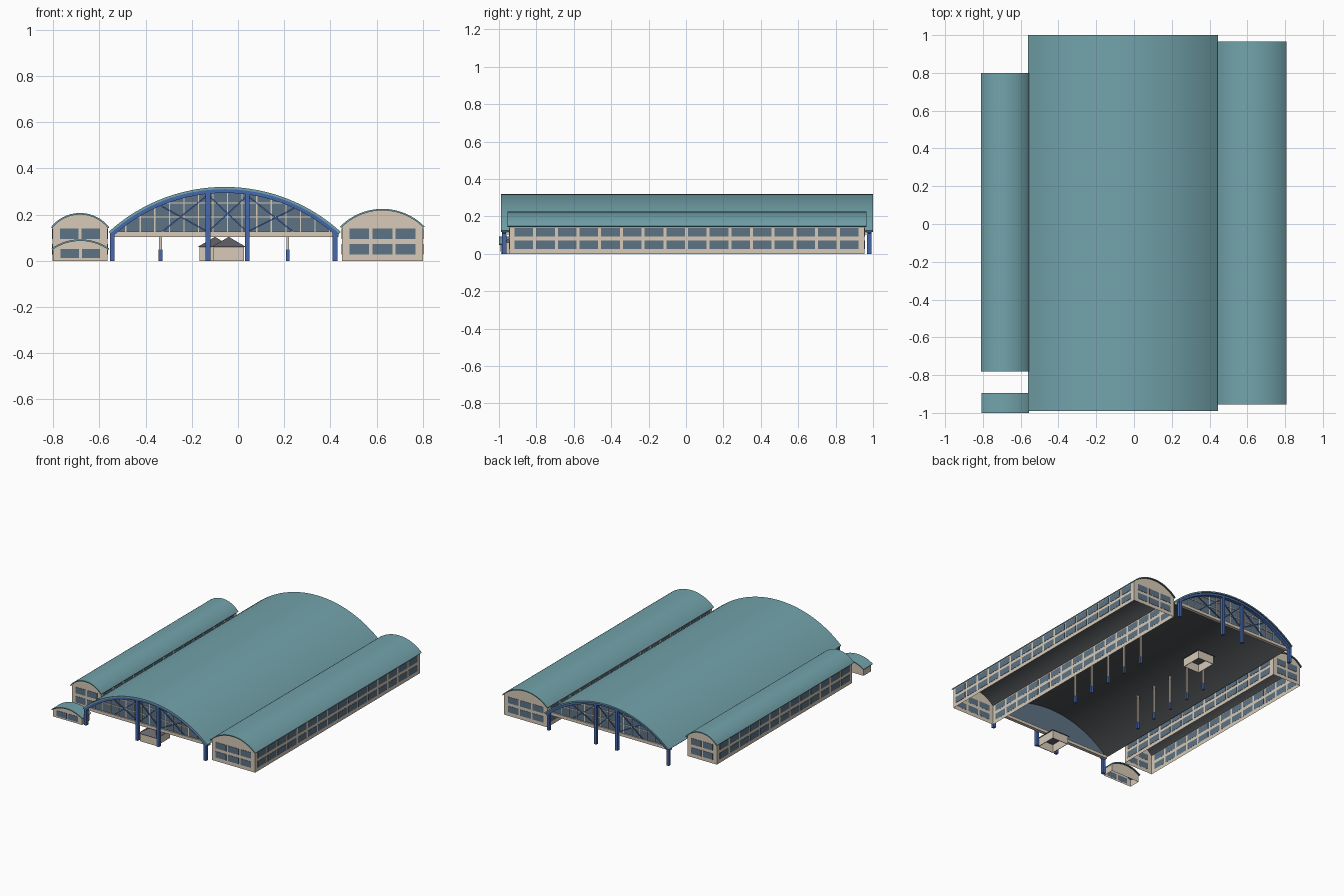
import bpy, bmesh, math
from mathutils import Vector, Matrix

if "Cube" in bpy.data.objects:
    bpy.data.objects.remove(bpy.data.objects["Cube"])

def material(name, r, g, b):
    m = bpy.data.materials.new(name)
    m.diffuse_color = (r, g, b, 1)
    m.use_nodes = True
    m.node_tree.nodes["Principled BSDF"].inputs["Base Color"].default_value = m.diffuse_color
    return m

TEAL = material("teal_roof", 0.17, 0.37, 0.41)
DARK = material("dark_lining", 0.08, 0.085, 0.09)
WALL = material("beige_wall", 0.68, 0.59, 0.48)
GLASS = material("slate_glass", 0.11, 0.17, 0.23)
BLUE = material("blue_steel", 0.06, 0.14, 0.42)
GREY = material("grey_roof", 0.13, 0.13, 0.15)

def finish(name, bm, *mats):
    bmesh.ops.recalc_face_normals(bm, faces=bm.faces)
    me = bpy.data.meshes.new(name)
    bm.to_mesh(me)
    bm.free()
    for m in mats:
        me.materials.append(m)
    for p in me.polygons:
        p.use_smooth = True
    me.set_sharp_from_angle(angle=math.radians(30))
    ob = bpy.data.objects.new(name, me)
    bpy.context.collection.objects.link(ob)
    return ob

def arc(x0, x1, z0, z1, off=0, n=32):
    """Circular arc through both eaves and the crown, offset inwards."""
    h, s = (x1 - x0) / 2, z1 - z0
    R = (h * h + s * s) / (2 * s)
    a = math.asin(h / R)
    cx, cz = (x0 + x1) / 2, z1 - R
    return [(cx + (R - off) * math.sin(t), cz + (R - off) * math.cos(t))
            for t in (-a + 2 * a * i / n for i in range(n + 1))]

def shell(name, span, y0, y1, thick, mats, off=0):
    """Barrel shell: outer and inner arc lofted along y."""
    top, low = arc(*span, off), arc(*span, off + thick)
    bm = bmesh.new()
    A, B, C, D = [[bm.verts.new((x, y, z)) for x, z in pts]
                  for pts in (top, low) for y in (y0, y1)]
    for i in range(len(top) - 1):
        bm.faces.new((A[i], A[i+1], B[i+1], B[i]))
        bm.faces.new((C[i], D[i], D[i+1], C[i+1])).material_index = len(mats) - 1
        bm.faces.new((A[i], C[i], C[i+1], A[i+1]))
        bm.faces.new((B[i], B[i+1], D[i+1], D[i]))
    for i in (0, -1):
        bm.faces.new((A[i], B[i], D[i], C[i]))
    return finish(name, bm, *mats)

def prism(name, pts, y0, y1, mat, solid=True):
    """x-z outline extruded along y; hollow halls keep gables and side walls."""
    bm = bmesh.new()
    F, K = [[bm.verts.new((x, y, z)) for x, z in pts] for y in (y0, y1)]
    bm.faces.new(F)
    bm.faces.new(K)
    n = len(pts)
    for i in range(n):
        if solid or abs(pts[i][0] - pts[(i+1) % n][0]) < 1e-4:
            bm.faces.new((F[i], F[(i+1) % n], K[(i+1) % n], K[i]))
    return finish(name, bm, mat)

def boxes(name, items, mat):
    """Boxes given as (x0, x1, y0, y1, z0, z1), joined in one object."""
    bm = bmesh.new()
    for x0, x1, y0, y1, z0, z1 in items:
        bmesh.ops.create_cube(bm, size=1, matrix=Matrix.LocRotScale(
            Vector(((x0+x1)/2, (y0+y1)/2, (z0+z1)/2)), None, Vector((x1-x0, y1-y0, z1-z0))))
    return finish(name, bm, mat)

def bars(name, segs, y, w, mat):
    """Straight bars in the x-z plane at depth y."""
    bm = bmesh.new()
    for ax, az, bx, bz in segs:
        d = Vector((bx - ax, 0, bz - az))
        rot = Matrix.Rotation(-math.atan2(d.z, d.x), 4, 'Y')
        bmesh.ops.create_cube(bm, size=1, matrix=Matrix.Translation(((ax+bx)/2, y, (az+bz)/2))
                              @ rot @ Matrix.Diagonal((d.length, w, w, 1)))
    return finish(name, bm, mat)

ROWS = ((0.027, 0.072), (0.094, 0.139))
T = 0.002

def spread(a, b, n, fill=0.86):
    p = (b - a) / n
    return [(a + p * (i + 0.5 - fill / 2), a + p * (i + 0.5 + fill / 2)) for i in range(n)]

def hall(name, x0, x1, y0, y1, eave, crown, cols, bays, rows, back=True):
    """Barrel-roofed hall with window rows."""
    shell(name + "_roof", (x0 - 0.008, x1 + 0.008, eave, crown), y0 - 0.01, y1 + 0.01, 0.007, (TEAL, DARK))
    top = [p for p in arc(x0 - 0.008, x1 + 0.008, eave, crown, 0.004) if x0 < p[0] < x1]
    prism(name + "_walls", [(x0, 0), (x0, top[0][1])] + top + [(x1, top[-1][1]), (x1, 0)],
          y0, y1, WALL, solid=False)
    win = []
    for z0, z1 in rows:
        for a, b in spread(x0 + 0.025, x1 - 0.025, cols):
            win.append((a, b, y0 - T, y0 + T / 4, z0, z1))
            if back:
                win.append((a, b, y1 - T / 4, y1 + T, z0, z1))
        for a, b in spread(y0 + 0.02, y1 - 0.025, bays) if bays else []:
            win += [(x0 - T, x0 + T / 4, a, b, z0, z1), (x1 - T / 4, x1 + T, a, b, z0, z1)]
    boxes(name + "_windows", win, GLASS)

hall("right_hall", 0.45, 0.80, -0.945, 0.955, 0.148, 0.225, 3, 16, ROWS)
hall("left_hall", -0.802, -0.565, -0.77, 0.79, 0.145, 0.207, 2, 13, ROWS)
hall("entrance_hut", -0.80, -0.565, -0.99, -0.905, 0.053, 0.093, 2, 0, ((0.012, 0.052),), False)

# Main vault
MAIN = (-0.56, 0.445, 0.125, 0.32)
shell("main_roof", MAIN, -0.99, 1.0, 0.010, (TEAL, DARK))
under = arc(*MAIN, 0.011)

def roof_z(x):
    for (ax, az), (bx, bz) in zip(under, under[1:]):
        if ax <= x <= bx:
            return az + (bz - az) * (x - ax) / (bx - ax)
    return under[0][1]

# Glazed gables with steel frames at both ends
for label, s, c in (("front", -1, 0), ("back", 1, 0.008)):
    yg = s * 0.95 + c
    pane = [p for p in under if p[1] > 0.12]
    prism(label + "_gable_glass", pane + [(pane[-1][0], 0.115), (pane[0][0], 0.115)],
          yg - 0.003, yg + 0.003, GLASS)
    boxes(label + "_gable_beam", [(-0.55, 0.435, yg - 0.012, yg + 0.012, 0.104, 0.126)], WALL)
    # Mullion grid
    seg = []
    for i in range(15):
        x = -0.045 + (i - 7) * 0.063
        seg.append((x, 0.12, x, roof_z(x)))
    for z in (0.19, 0.25):
        xs = [p[0] for p in under if p[1] > z]
        seg.append((min(xs) - 0.01, z, max(xs) + 0.01, z))
    bars(label + "_mullions", seg, yg + s * 0.004, 0.005, WALL)
    # Arched rib, bracing and columns
    yr = yg + s * 0.022
    shell(label + "_arch_rib", MAIN, yr - 0.012, yr + 0.012, 0.016, (BLUE,), off=0.010)
    brace = []
    for a, b in ((-0.33, -0.13), (-0.13, 0.04), (0.04, 0.24)):
        brace += [(a, 0.125, b, roof_z(b) - 0.02), (a, roof_z(a) - 0.02, b, 0.125)]
    bars(label + "_bracing", brace, yg + s * 0.008, 0.006, BLUE)
    cols = [(x - 0.01, x + 0.01, yr - 0.011, yr + 0.011, 0, z)
            for x, z in ((-0.545, 0.125), (-0.13, 0.302), (0.04, 0.302), (0.42, 0.13))]
    boxes(label + "_columns", cols, BLUE)

# Interior columns with blue bases
spots = [(x, -0.36 + 0.172 * i) for x in (-0.335, 0.215) for i in range(5)]
boxes("inner_columns", [(x - 0.006, x + 0.006, y - 0.006, y + 0.006, 0.04, roof_z(x) + 0.003)
                        for x, y in spots], WALL)
boxes("inner_column_bases", [(x - 0.008, x + 0.008, y - 0.008, y + 0.008, 0, 0.05)
                             for x, y in spots], BLUE)

# Booths with hipped roofs, open underneath
for label, x, y in (("front", -0.04, -0.90), ("rear", -0.10, 0.56)):
    w, d, t = 0.066, 0.078, 0.004
    boxes(label + "_booth_walls", [
        (x - w, x + w, y - d, y - d + t, 0, 0.06), (x - w, x + w, y + d - t, y + d, 0, 0.06),
        (x - w, x - w + t, y - d, y + d, 0, 0.06), (x + w - t, x + w, y - d, y + d, 0, 0.06)], WALL)
    bm = bmesh.new()
    bmesh.ops.create_cone(bm, cap_ends=True, segments=4, radius1=math.sqrt(2), radius2=0, depth=1,
                          matrix=Matrix.Translation((x, y, 0.082)) @ Matrix.Diagonal((w + 0.009, d + 0.009, 0.044, 1))
                          @ Matrix.Rotation(math.pi / 4, 4, 'Z'))
    finish(label + "_booth_roof", bm, GREY)
